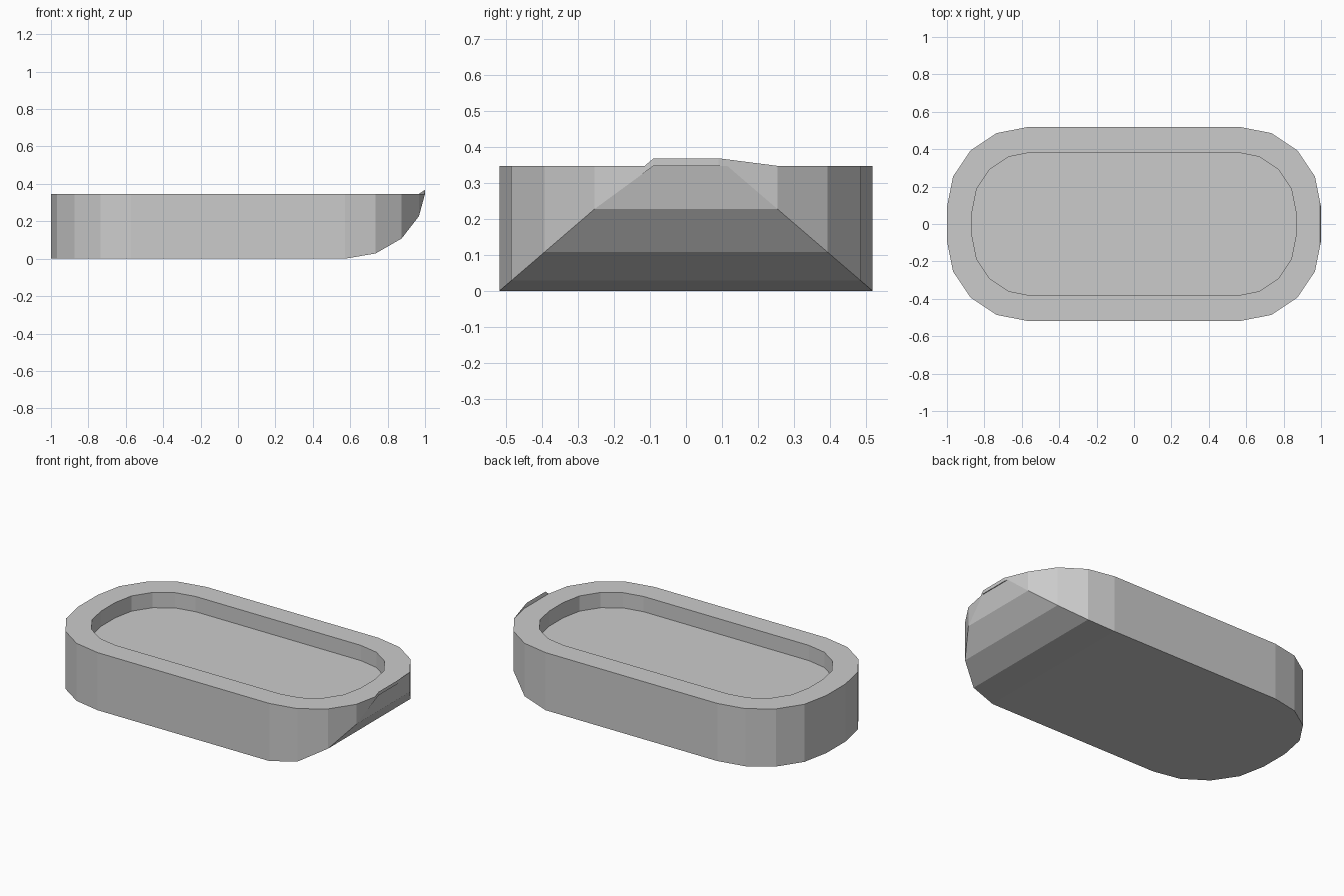
import bpy, bmesh, math

cube = bpy.data.objects.get("Cube")
if cube:
    bpy.data.objects.remove(cube)

STEPS = 4           # segments per rounded corner
TOP = 0.347
FLOOR = 0.255
HALF_WIDTH = 0.518
SLOPE = 0.86        # rise of the cut-away end per unit of y


def outline(half_x, half_y, radius):
    """Counter-clockwise rounded rectangle, starting at the +x end."""
    points = []
    for corner, (sx, sy) in enumerate([(1, 1), (-1, 1), (-1, -1), (1, -1)]):
        for step in range(STEPS + 1):
            a = math.pi / 2 * (corner + step / STEPS)
            points.append((sx * (half_x - radius) + radius * math.cos(a),
                           sy * (half_y - radius) + radius * math.sin(a)))
    return points


grey = bpy.data.materials.new("plain grey")
grey.use_nodes = True
colour = (0.6, 0.6, 0.6, 1)
grey.diffuse_color = colour
grey.node_tree.nodes["Principled BSDF"].inputs["Base Color"].default_value = colour

outer = outline(1.0, HALF_WIDTH, 0.428)
inner = outline(0.865, 0.383, 0.315)
n = len(outer)

bm = bmesh.new()


def ring(points, height):
    return [bm.verts.new((x, y, height(i, y))) for i, (x, y) in enumerate(points)]


def underside(i, y):
    """The underside sweeps up around the +x end only."""
    at_end = i <= STEPS or i >= n - 1 - STEPS
    return SLOPE * (HALF_WIDTH - abs(y)) if at_end else 0


base = ring(outer, underside)
top = ring(outer, lambda i, y: TOP)
lip = ring(inner, lambda i, y: TOP)
floor = ring(inner, lambda i, y: FLOOR)

for i in range(n):
    j = (i + 1) % n
    # Outer wall, with the two twisted panels beside the tip split
    if i == 0:
        bm.faces.new((base[i], base[j], top[j]))
        bm.faces.new((base[i], top[j], top[i]))
    elif i == n - 2:
        bm.faces.new((base[i], top[j], top[i]))
        bm.faces.new((base[i], base[j], top[j]))
    else:
        bm.faces.new((base[i], base[j], top[j], top[i]))
    # Flat rim and recess wall
    bm.faces.new((top[i], top[j], lip[j], lip[i]))
    bm.faces.new((lip[i], lip[j], floor[j], floor[i]))

# Recess floor and flat underside
bm.faces.new(floor)
bm.faces.new(base[STEPS:n - STEPS][::-1])

# Sloping strips under the +x end
for i in range(STEPS):
    k = n - 1 - i
    bm.faces.new((base[i], base[k], base[k - 1], base[i + 1]))

mesh = bpy.data.meshes.new("tray_body")
bm.to_mesh(mesh)
bm.free()
mesh.materials.append(grey)
tray = bpy.data.objects.new("tray_body", mesh)
bpy.context.collection.objects.link(tray)
